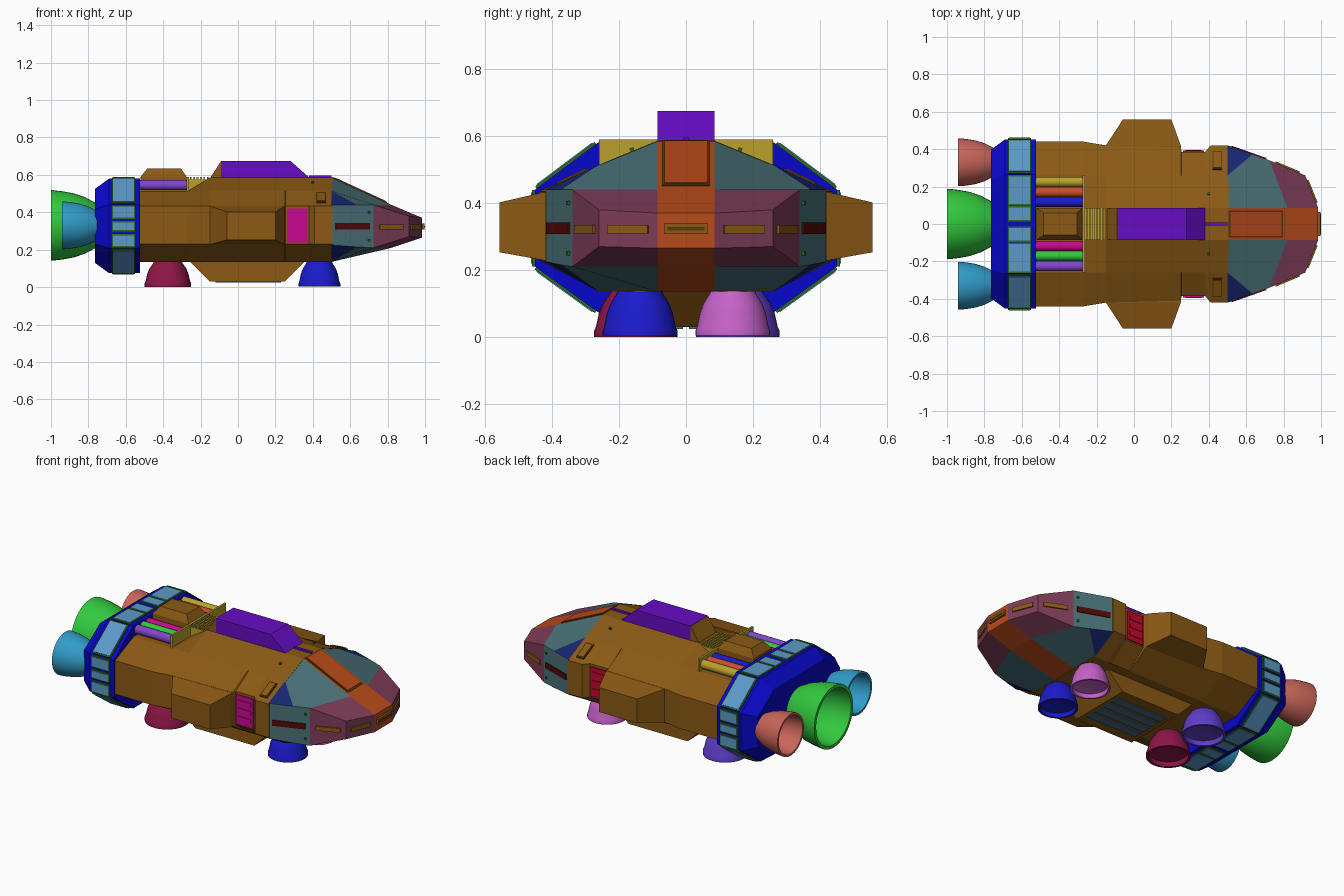
import bpy, bmesh, math
from mathutils import Vector, Matrix

if "Cube" in bpy.data.objects:
    bpy.data.objects.remove(bpy.data.objects["Cube"])

def mat(name, hexa):
    m = bpy.data.materials.new(name)
    m.diffuse_color = [(int(hexa[i:i+2], 16) / 255) ** 2.2 for i in (0, 2, 4)] + [1]
    m.use_nodes = True
    m.node_tree.nodes["Principled BSDF"].inputs["Base Color"].default_value = m.diffuse_color
    return m

M = {n: mat(n, h) for n, h in dict(
    brown='8a5a1b', dark='5e3c10', teal='4a7076', plum='7c3e58', orange='b84c20', blue='1010c8',
    sky='5c98c6', moss='2f6b2a', purple='6614c2', green='35c840', cyan='349ac6', salmon='c8655a',
    navy='1e2a72', yellow='b8a030', magenta='c81090', red='c01030', maroon='551010', steel='4a6880',
    crimson='8c1c48', indigo='2020cc', pink='c462c8', violet='6040c8', lilac='8048c8', rust='c85030').items()}

def obj(name, verts, faces, mats, idx=None, smooth=False):
    bm = bmesh.new()
    vs = [bm.verts.new(v) for v in verts]
    for k, f in enumerate(faces):
        bm.faces.new([vs[i] for i in f]).material_index = idx[k] if idx else 0
    bmesh.ops.recalc_face_normals(bm, faces=bm.faces)
    me = bpy.data.meshes.new(name)
    bm.to_mesh(me)
    bm.free()
    for m in mats if isinstance(mats, list) else [mats]:
        me.materials.append(M[m])
    o = bpy.data.objects.new(name, me)
    bpy.context.collection.objects.link(o)
    if smooth:
        bpy.ops.object.select_all(action='DESELECT')
        o.select_set(True)
        bpy.context.view_layer.objects.active = o
        bpy.ops.object.shade_smooth_by_angle(angle=math.radians(35))
    return o

def loft(name, rings, m, caps=True, smooth=False):
    n = len(rings[0])
    faces = [(r*n+i, r*n+(i+1) % n, (r+1)*n+(i+1) % n, (r+1)*n+i)
             for r in range(len(rings)-1) for i in range(n)]
    if caps:
        faces += [tuple(range(n)), tuple(range((len(rings)-1)*n, len(rings)*n))]
    return obj(name, [v for r in rings for v in r], faces, m, smooth=smooth)

def ring(x, half):
    return [(x, y, z) for y, z in half] + [(x, -y, z) for y, z in reversed(half)]

def box(name, x, y, z, m):
    return loft(name, [[(a, y[0], z[0]), (a, y[1], z[0]), (a, y[1], z[1]), (a, y[0], z[1])] for a in x], m)

def prism(name, xz, y0, y1, m):
    return loft(name, [[(x, y, z) for x, z in xz] for y in (y0, y1)], m)

def panel(name, c, u, n, su, sv, t, m):
    # flat slab lying on a surface: centre, in-plane direction, normal, sizes
    n = Vector(n).normalized()
    u = Vector(u)
    u = (u - n * u.dot(n)).normalized()
    v = n.cross(u)
    return loft(name, [[Vector(c) + u*a*su/2 + v*b*sv/2 + n*d for a, b in ((-1, -1), (1, -1), (1, 1), (-1, 1))]
                       for d in (-t, t)], m)

def revolve(name, prof, loc, axis, m, n=32):
    # profile of (radius, distance along axis)
    rings = []
    for r, h in prof:
        pts = [(r*math.cos(2*math.pi*i/n), r*math.sin(2*math.pi*i/n)) for i in range(n)]
        rings.append([(loc[0]+h, loc[1]+a, loc[2]+b) if axis == 'x' else (loc[0]+a, loc[1]+b, loc[2]+h) for a, b in pts])
    return loft(name, rings, m, smooth=True)

# main hull
def hull_ring(x, w, top):
    return ring(x, [(.085, top), (.26, .513), (w, .435), (w, .23), (.26, .135)])
loft('hull', [hull_ring(*a) for a in ((-.54, .44, .515), (-.27, .44, .515), (-.15, .42, .587), (.25, .41, .587),
     (.255, .385, .587), (.38, .385, .587), (.41, .42, .587), (.505, .42, .587))], 'brown')

# faceted nose: one half as panels, mirrored across the centre
P = [(.5, .085, .587), (.82, .085, .44), (.725, .34, .44), (.635, .373, .44), (.5, .26, .515), (.5, .42, .44),
     (.5, .42, .225), (.635, .373, .215), (.725, .34, .21), (.5, .26, .135), (.82, .085, .21), (.5, .085, .135),
     (.985, .085, .37), (.915, .26, .38), (.915, .26, .27), (.985, .085, .265)]
F = [(0, 1, 2, 3, 4), (3, 2, 8, 7, 6, 5), (9, 7, 8, 10, 11), (4, 3, 5), (9, 6, 7),
     (1, 12, 13, 2), (2, 13, 14, 8), (8, 14, 15, 10), (12, 15, 14, 13)]
N = len(P)
mir = lambda f: tuple(i + N for i in f)
centre = [(a, b, b+N, a+N) for a, b in ((0, 1), (1, 12), (12, 15), (15, 10), (10, 11))]
obj('nose', P + [(x, -y, z) for x, y, z in P], F + [mir(f) for f in F] + centre,
    ['teal', 'navy', 'plum', 'orange'], [0, 0, 0, 1, 1, 2, 2, 2, 2] * 2 + [3] * 5)

# nose roof hatch
slope = (.32, 0, -.147)
up = (.147, 0, .32)
panel('hatch_frame', (.65, 0, .518), slope, up, .32, .145, .004, 'dark')
panel('hatch', (.65, 0, .518), slope, up, .30, .13, .007, 'orange')
box('nose_slot', (.975, .998), (-.065, .065), (.308, .34), 'brown')
box('nose_slot_gap', (.99, 1.0), (-.055, .055), (.318, .328), 'dark')
box('roof_rail', (.38, .5), (-.008, .008), (.58, .596), 'purple')

for s in (-1, 1):
    side = 'right' if s < 0 else 'left'
    # nose slots and side window stripe
    panel('front_slot_' + side, (.95, s*.173, .322), (-.07, s*.175, 0), (.175, s*.07, 0), .13, .026, .008, 'brown')
    panel('cheek_slot_' + side, (.82, s*.3, .322), (-.19, s*.08, 0), (.08, s*.19, 0), .14, .026, .008, 'brown')
    panel('window_stripe_' + side, (.613, s*.381, .325), (.225, s*-.08, 0), (.08, s*.225, 0), .195, .034, .005, 'maroon')
    for x, z in ((.70, .40), (.70, .25)):
        panel('sensor', (x, s*(.349), z), (1, s*-.36, 0), (.36, s, 0), .012, .012, .008, 'moss')
    # side pods
    loft('side_pod_' + side, [[(a, s*y, c), (b, s*y, c), (b, s*y, d), (a, s*y, d)] for a, b, c, d, y in
         ((-.15, .25, .228, .434, .37), (-.15, .25, .228, .434, .42), (-.06, .2, .253, .402, .558))], 'brown')
    # doors in the recess
    y = sorted((s*.37, s*.392))
    box('door_' + side, (.262, .375), y, (.238, .42), 'magenta' if s < 0 else 'red')
    for z in (.28, .33, .38):
        box('door_rib', (.275, .362), sorted((s*.38, s*.396)), (z-.012, z+.012), 'magenta' if s < 0 else 'red')
    # small cockpit vent on the upper slope
    panel('slope_vent_' + side, (.445, s*.34, .476), (1, 0, 0), (0, s*.078, .16), .05, .11, .005, 'dark')
    panel('slope_vent_cover_' + side, (.445, s*.34, .476), (1, 0, 0), (0, s*.078, .16), .038, .095, .008, 'brown')
    panel('roof_sensor', (.4, s*.16, .556), (1, 0, 0), (0, s*.4, 1), .012, .012, .01, 'moss')

# dorsal spine
prism('spine', [(-.09, .56), (-.09, .675), (.28, .675), (.38, .587), (.38, .56)], -.085, .085, 'purple')
prism('spine_tail', [(-.15, .56), (-.145, .59), (-.091, .673), (-.08, .56)], -.084, .084, 'brown')

# rear deck: bulkhead, ribs, equipment box, pipes
box('bulkhead', (-.275, -.263), (-.26, .26), (.505, .59), 'yellow')
prism('grille_base', [(-.27, .5), (-.27, .575), (-.15, .575), (-.15, .5)], -.085, .085, 'yellow')
for i in range(6):
    box('grille_rib', (-.257 + i*.018, -.248 + i*.018), (-.085, .085), (.56, .59), 'yellow')
loft('deck_box', [[(a, -w, z), (b, -w, z), (b, w, z), (a, w, z)] for a, b, w, z in
     ((-.52, -.275, .085, .5), (-.52, -.275, .085, .59), (-.485, -.305, .06, .634))], 'brown')
for y, c in ((.225, 'yellow'), (.17, 'rust'), (.118, 'indigo'), (-.118, 'magenta'), (-.17, 'green'), (-.225, 'lilac')):
    revolve('deck_pipe', [(.027, -.535), (.027, -.265)], (0, y, .546), 'x', c, 20)

# engine block
def block_ring(x, d):
    return ring(x, [(.265-d*.4, .58-d), (.452-d, .44-d*.4), (.452-d, .21+d*.4), (.265-d*.4, .075+d)])
loft('engine_block', [block_ring(-.765, .055), block_ring(-.69, 0), block_ring(-.525, 0)], 'blue')

# framed windows round the block
def window(c, n, h):
    panel('window_frame', c, (1, 0, 0), n, .125, h + .012, .008, 'moss')
    panel('window', c, (1, 0, 0), n, .11, h - .004, .011, 'sky')
for s in (-1, 1):
    for z, h in ((.402, .062), (.325, .045), (.248, .062)):
        window((-.612, s*.452, z), (0, s, 0), h)
    window((-.612, s*.358, .51), (0, s*.14, .187), .21)
    window((-.612, s*.358, .143), (0, s*.135, -.187), .21)
    for y, h in ((.18, .15), (.055, .07)):
        window((-.612, s*y, .577), (0, 0, 1), h)
        window((-.612, s*y, .078), (0, 0, -1), h)

# main nozzles (open bells)
def nozzle(name, y, r, length, m):
    outer = [(.62, 0), (.8, -.25), (.91, -.5), (.97, -.75), (1, -.95), (1, -1)]
    inner = [(.9, -1), (.87, -.75), (.78, -.45), (.5, -.2)]
    revolve(name, [(a*r, b*length) for a, b in outer + inner], (-.755, y, .33), 'x', m, 40)
nozzle('main_nozzle', 0, .188, .245, 'green')
nozzle('nozzle_left', .33, .128, .185, 'salmon')
nozzle('nozzle_right', -.33, .128, .185, 'cyan')

# belly with slatted intake
prism('belly', [(-.27, .15), (-.15, .03), (.25, .03), (.37, .15)], -.2, .2, 'brown')
for i in range(4):
    box('belly_slat', (-.12, .23), (-.135 + i*.072, -.081 + i*.072), (.024, .05), 'steel')

# lift thrusters under the hull
for name, x, y, r, m in (('front_right', .435, -.138, .112, 'indigo'), ('front_left', .435, .14, .112, 'pink'),
                         ('rear_right', -.375, -.15, .125, 'crimson'), ('rear_left', -.375, .155, .125, 'violet')):
    k = r / .112
    prof = [(.06, .15), (.072, .125), (.088, .1), (.099, .07), (.107, .03), (.112, .018), (.112, .004 if k == 1 else 0),
            (.1, .004 if k == 1 else 0), (.098, .03), (.05, .04)]
    revolve('lift_thruster_' + name, [(a*k, h) for a, h in prof], (x, y, 0), 'z', m)
